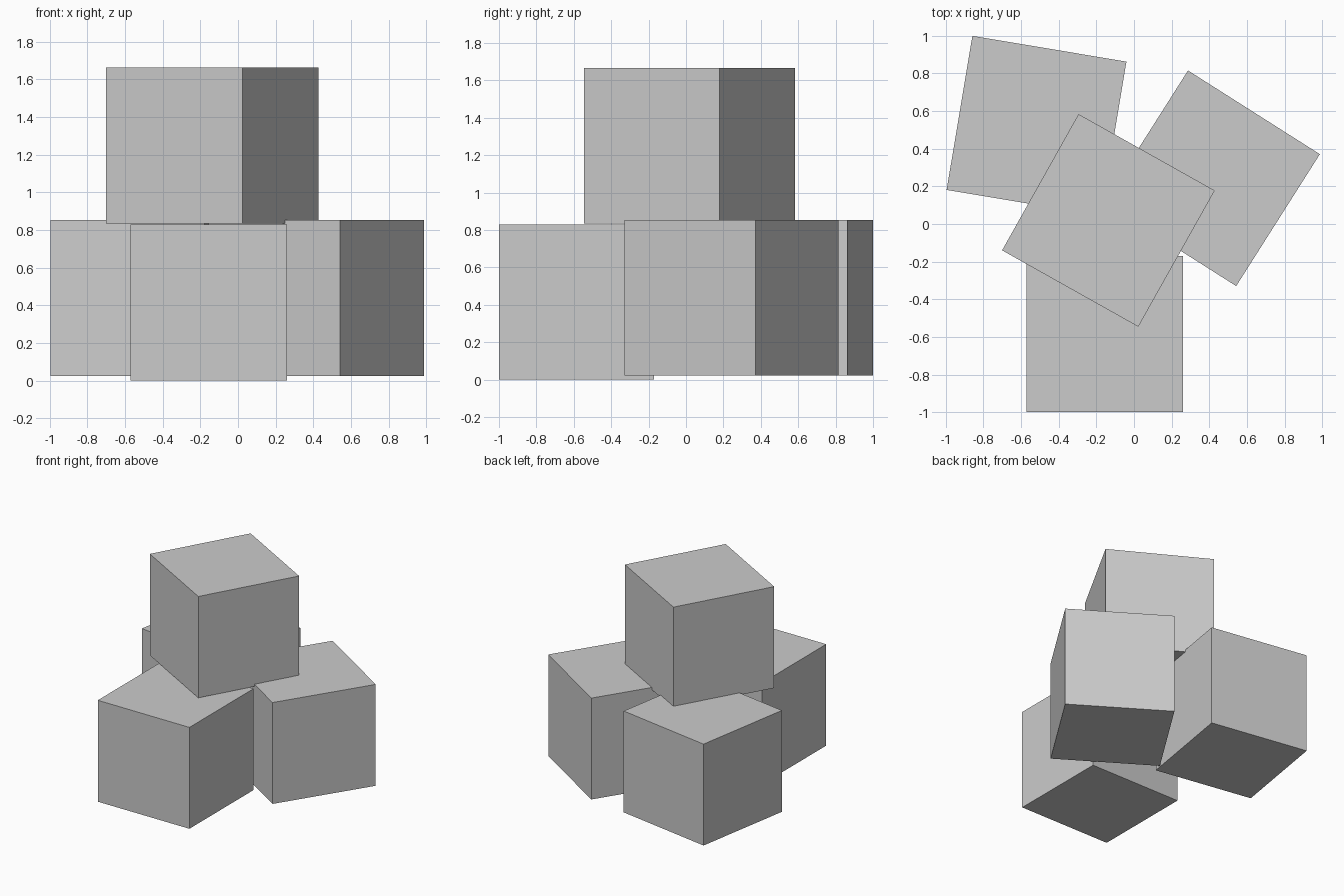
import bpy
from math import radians

if "Cube" in bpy.data.objects:
    bpy.data.objects.remove(bpy.data.objects["Cube"])

SIDE = 0.83


def cube(name, x, y, base, turn):
    """Add one block standing at height base, turned about z in degrees."""
    bpy.ops.mesh.primitive_cube_add(size=SIDE, location=(x, y, base + SIDE / 2),
                                    rotation=(0, 0, radians(turn)))
    bpy.context.object.name = name


# Three lower blocks, touching at the middle
cube("front_block", -0.155, -0.585, 0.0, 0)
cube("back_left_block", -0.518, 0.522, 0.023, -9.5)
cube("right_block", 0.415, 0.243, 0.023, -32.4)

# Block resting on top
cube("top_block", -0.136, 0.019, 0.835, -29.3)
